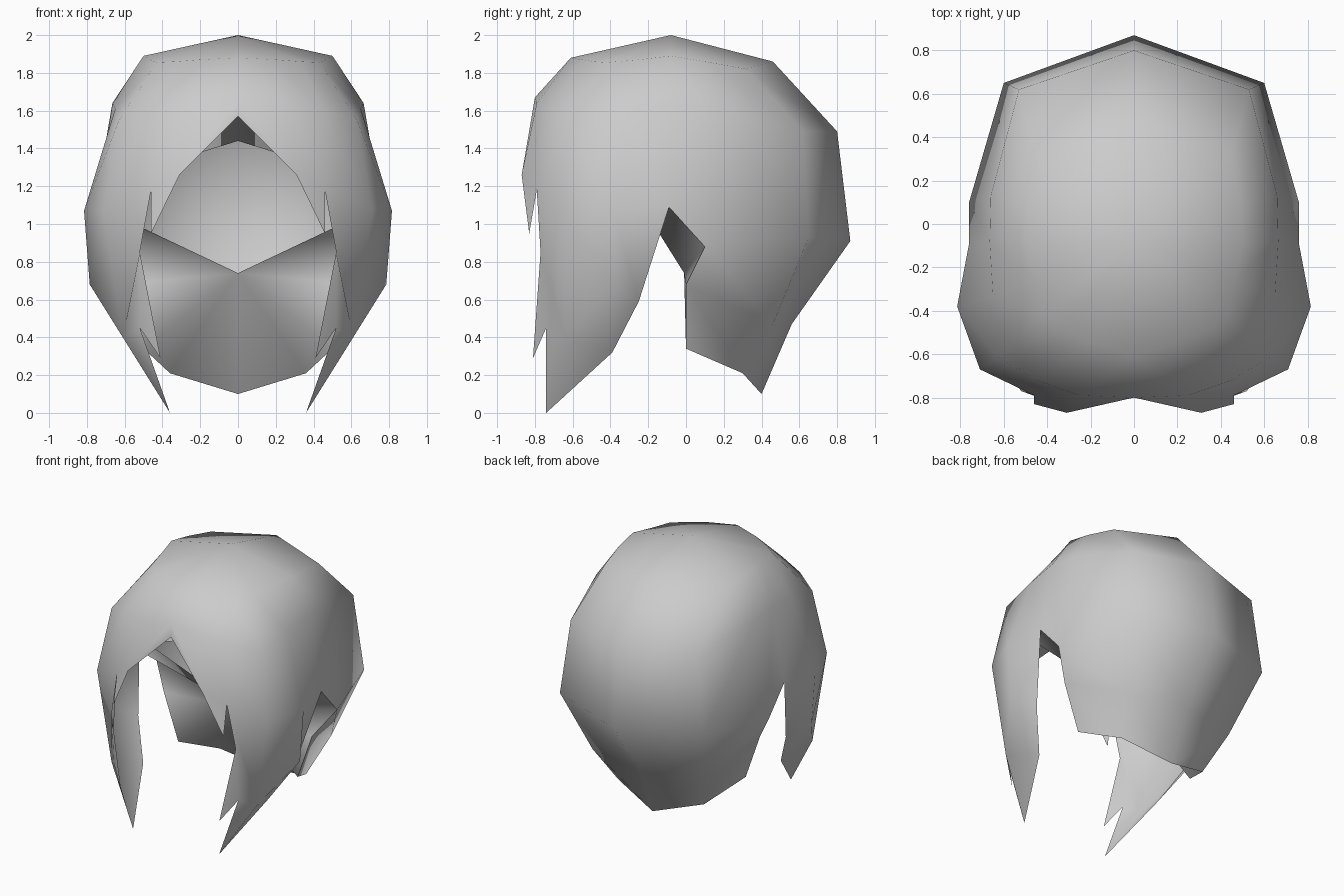
import bpy

if "Cube" in bpy.data.objects:
    bpy.data.objects.remove(bpy.data.objects["Cube"], do_unlink=True)

GREY = (0.6, 0.6, 0.6, 1)
grey = bpy.data.materials.new("hair_grey")
grey.use_nodes = True
grey.diffuse_color = GREY
grey.node_tree.nodes["Principled BSDF"].inputs["Base Color"].default_value = GREY


def half_shell(name, verts, faces):
    """Left half mesh, mirrored across x and shaded smooth."""
    used = sorted({k for f in faces for k in f})
    index = {k: i for i, k in enumerate(used)}
    mesh = bpy.data.meshes.new(name)
    mesh.from_pydata([verts[k] for k in used], [], [[index[k] for k in f] for f in faces])
    mesh.materials.append(grey)
    obj = bpy.data.objects.new(name, mesh)
    bpy.context.collection.objects.link(obj)
    mirror = obj.modifiers.new("mirror", "MIRROR")
    mirror.use_clip = True
    mirror.merge_threshold = 0.002
    for p in mesh.polygons:
        p.use_smooth = True


COLS = "ABCDEFGHI"  # A = front centre, round the left side, I = back centre


def row(n, cols, points):
    return {c + str(n): p for c, p in zip(cols, points)}


def band(cols, n):
    return [(a + str(n), a + str(n + 1), b + str(n + 1), b + str(n))
            for a, b in zip(cols, cols[1:])]


# Rings from the crown to the widest line
v = {"T0": (0, -.08, 2)}
v |= row(1, COLS, [(0, -.61, 1.88), (.20, -.55, 1.87), (.33, -.49, 1.86),
                   (.43, -.42, 1.855), (.465, -.25, 1.87), (.50, -.08, 1.89),
                   (.49, .10, 1.86), (.45, .32, 1.82), (0, .46, 1.86)])
v |= row(2, COLS, [(0, -.80, 1.67), (.25, -.79, 1.64), (.45, -.72, 1.60),
                   (.63, -.61, 1.55), (.65, -.33, 1.61), (.665, -.08, 1.64),
                   (.66, .13, 1.61), (.53, .62, 1.49), (0, .80, 1.49)])
v |= row(3, COLS, [(0, -.80, 1.57), (.31, -.87, 1.26), (.46, -.79, 1.18),
                   (.71, -.67, 1.08), (.815, -.38, 1.07), (.76, -.09, 1.09),
                   (.76, .10, .88), (.60, .65, .93), (0, .87, .91)])
# Fringe tip, side lock and nape
v["B4"] = (.46, -.83, .95)
v |= row(4, "CDEF", [(.52, -.77, .85), (.61, -.64, .40), (.785, -.38, .68), (.66, -.25, .59)])
v |= row(5, "CDEF", [(.41, -.81, .29), (.52, -.74, .45), (.36, -.74, 0), (.52, -.39, .32)])
v |= row(4, "GHI", [(.62, 0, .68), (.46, .46, .47), (0, .56, .47)])
v |= row(5, "GHI", [(.50, 0, .34), (.36, .30, .21), (0, .40, .10)])

faces = [("T0", a + "1", b + "1") for a, b in zip(COLS, COLS[1:])]
faces += band(COLS, 1) + band(COLS, 2)
faces += [("B3", "B4", "C3")]
faces += band("CDEF", 3) + band("CD", 4)
faces += [("D4", "D5", "E5"), ("D4", "E5", "F5"), ("D4", "F5", "E4"), ("E4", "F5", "F4")]
faces += band("GHI", 3) + band("GHI", 4)
half_shell("hair_shell", v, faces)

# Underside of the fringe, folded back from its edge
v |= {"A6": (0, -.50, 1.44), "B6": (.42, -.55, 1.31)}
half_shell("fringe_underside", v, [("A3", "A6", "B6", "B3"), ("B3", "B6", "C3")])

# Inner neck panel, fanned from a point in the middle to the nape and side notch
v |= {"N0": (0, -.01, .74), "N1": (.74, -.23, 1.09)}
edge = ["N1", "F3", "G3", "G4", "G5", "H5", "I5"]
half_shell("neck_panel", v, [("N0", b, a) for a, b in zip(edge, edge[1:])])
